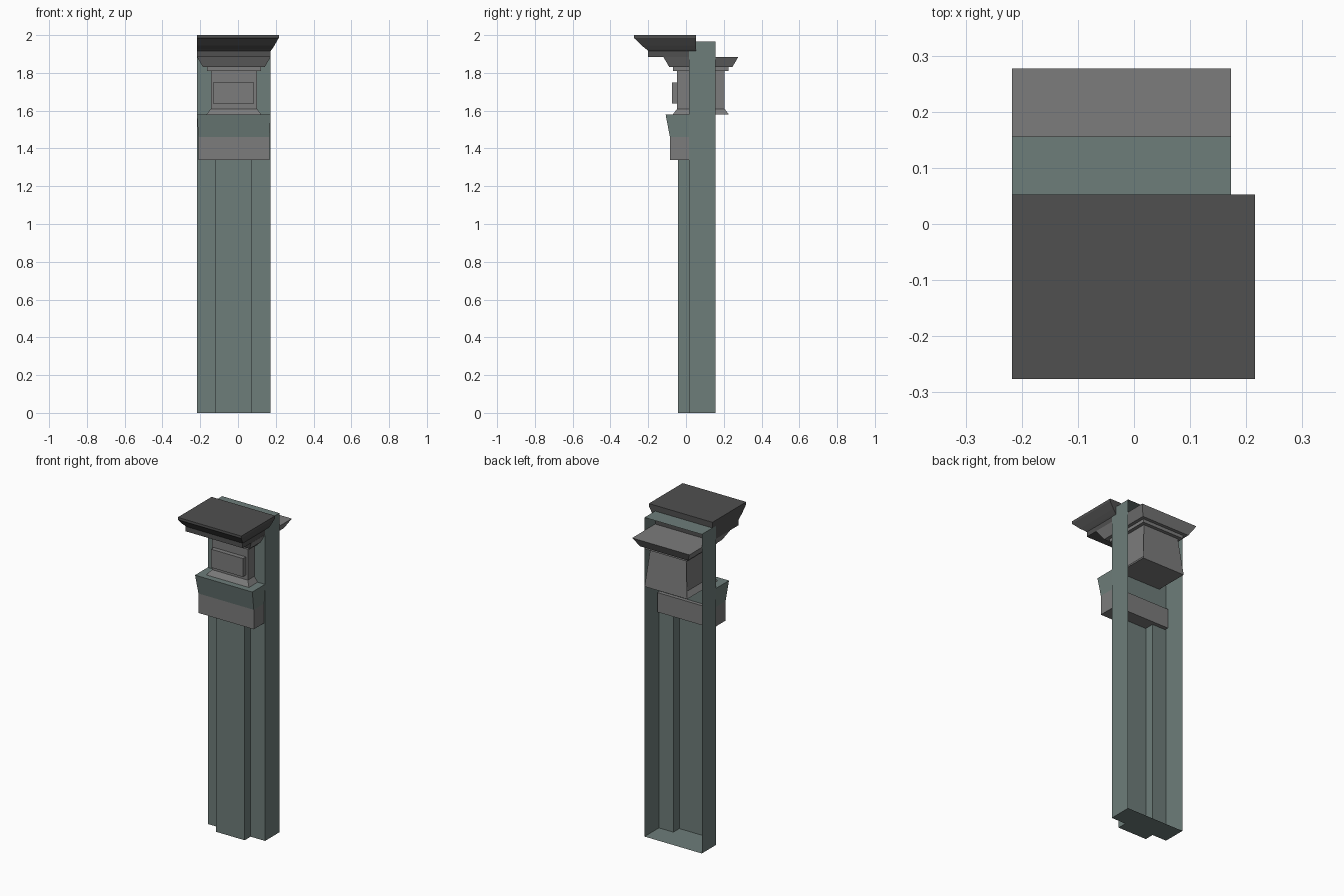
import bpy

if "Cube" in bpy.data.objects:
    bpy.data.objects.remove(bpy.data.objects["Cube"])


def material(name, rgb):
    m = bpy.data.materials.new(name)
    m.diffuse_color = (*rgb, 1)
    m.use_nodes = True
    m.node_tree.nodes["Principled BSDF"].inputs["Base Color"].default_value = m.diffuse_color
    return m


GREEN = material("painted_green", (0.155, 0.205, 0.193))
GREY = material("stone_grey", (0.20, 0.20, 0.20))
DARK = material("dark_grey", (0.08, 0.08, 0.08))


def mesh_object(name, verts, faces, mat):
    me = bpy.data.meshes.new(name)
    me.from_pydata(verts, [], faces)
    me.materials.append(mat)
    me.update()
    ob = bpy.data.objects.new(name, me)
    bpy.context.collection.objects.link(ob)
    return ob


def loft(name, rings, mat):
    """Stack of rectangles (x0, x1, y0, y1, z), bottom to top, capped."""
    verts, faces = [], []
    for x0, x1, y0, y1, z in rings:
        verts += [(x0, y0, z), (x1, y0, z), (x1, y1, z), (x0, y1, z)]
    for r in range(len(rings) - 1):
        for i in range(4):
            j = (i + 1) % 4
            a, b = 4 * r, 4 * r + 4
            faces.append((a + i, a + j, b + j, b + i))
    n = len(verts)
    faces += [(3, 2, 1, 0), (n - 4, n - 3, n - 2, n - 1)]
    return mesh_object(name, verts, faces, mat)


def open_channel(name, profile, z0, z1, mat, bottom=False, top=False):
    """Vertical sheet along an open plan profile, so the back stays open."""
    n = len(profile)
    verts = [(x, y, z) for z in (z0, z1) for x, y in profile]
    faces = [(i, i + 1, n + i + 1, n + i) for i in range(n - 1)]
    if bottom:
        faces.append(tuple(reversed(range(n))))
    if top:
        faces.append(tuple(range(n, 2 * n)))
    return mesh_object(name, verts, faces, mat)


XL, XR = -0.217, 0.173
WALL, BACK = 0.016, 0.156

# Hollow shaft, with a raised pilaster on the lower part
open_channel("shaft_lower", [(XL, BACK), (XL, WALL), (-0.12, WALL), (-0.12, -0.042),
                             (0.075, -0.042), (0.075, WALL), (XR, WALL), (XR, BACK)],
             0, 1.40, GREEN, bottom=True)
open_channel("shaft_upper", [(XL, BACK), (XL, WALL), (XR, WALL), (XR, BACK)],
             1.40, 1.965, GREEN, top=True)

# Belt: straight grey band under a flared green collar
loft("belt_band", [(-0.21, 0.167, -0.085, 0.04, 1.34),
                   (-0.21, 0.167, -0.085, 0.04, 1.46)], GREY)
loft("belt_collar", [(-0.21, 0.167, -0.085, 0.018, 1.46),
                     (XL, XR, -0.108, 0.018, 1.58)], GREEN)


# Capital: stepped moulding running through the shaft
def inset(d, z):
    return (XL + d, XR - d, -0.12 + d, 0.277 - d, z)


loft("capital_moulding", [inset(0.073, 1.81), inset(0.052, 1.81), inset(0.052, 1.83),
                          inset(0.032, 1.83), inset(0.0, 1.885)], GREY)

# Neck flares at its foot; its back face slants straight down instead
levels = [inset(0.05, 1.58), inset(0.073, 1.61), inset(0.073, 1.81)]
verts = []
for x0, x1, y0, y1, z in levels:
    verts += [(x0, y0, z), (x1, y0, z), (x1, y1, z), (x0, y1, z)]
faces = [(3, 2, 1, 0), (2, 3, 11, 10)]
for r in (0, 4):
    for i, j in ((0, 1), (1, 2), (3, 0)):
        faces.append((r + i, r + j, r + 4 + j, r + 4 + i))
mesh_object("capital_neck", verts, faces, GREY)

# Raised panel on the front of the neck
loft("neck_panel", [(-0.132, 0.086, -0.075, -0.045, 1.637),
                    (-0.132, 0.086, -0.075, -0.045, 1.75)], GREY)

# Crown: moulded to the front and right, cut flat on the left and back
crown = [(0.172, -0.2, 1.885), (0.172, -0.2, 1.915), (0.18, -0.21, 1.925),
         (0.193, -0.235, 1.945), (0.213, -0.27, 1.98), (0.216, -0.276, 1.985),
         (0.216, -0.276, 2.0)]
loft("crown", [(XL, x, y, 0.053, z) for x, y, z in crown], DARK)
